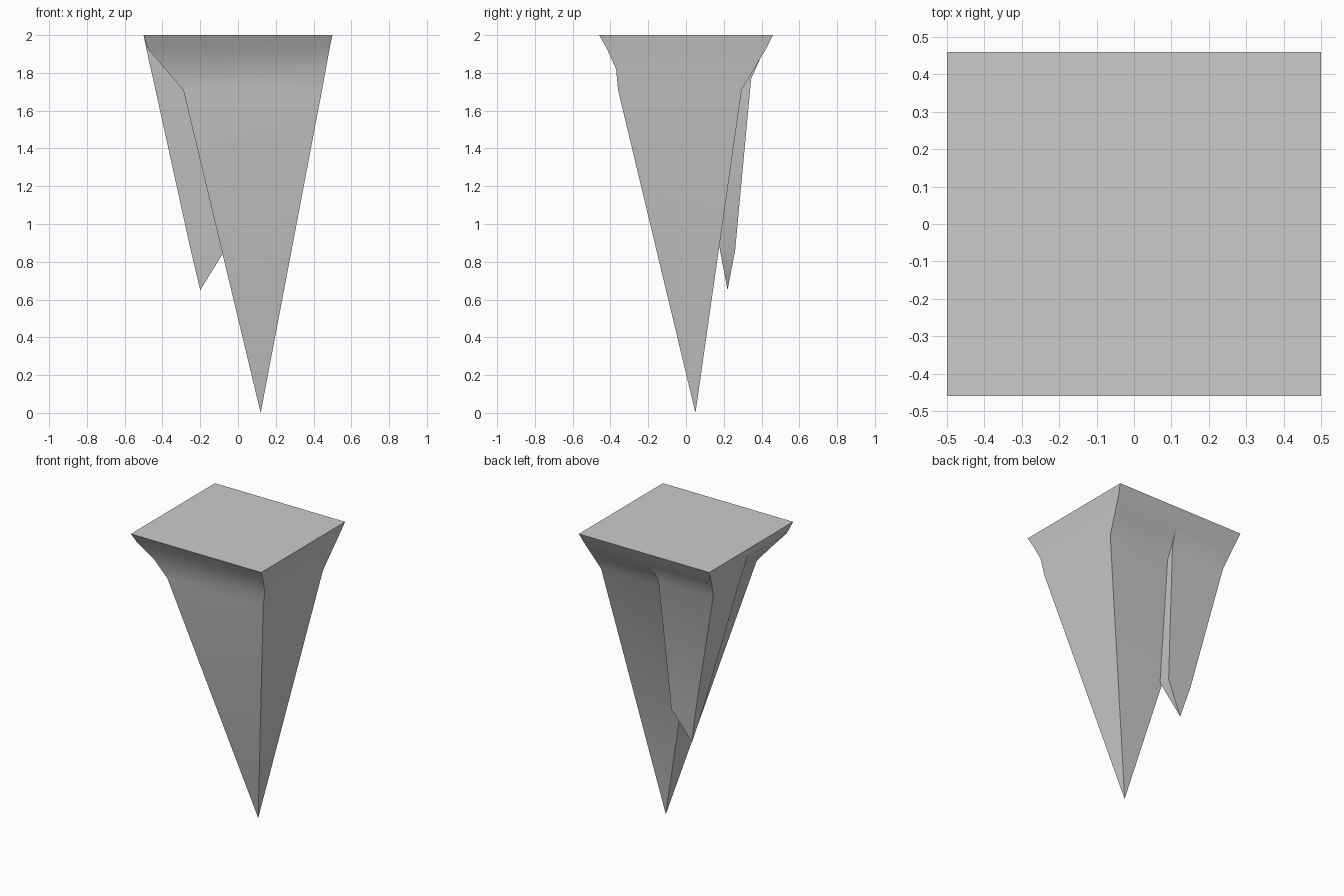
import bpy, bmesh

if "Cube" in bpy.data.objects:
    bpy.data.objects.remove(bpy.data.objects["Cube"])


def spike(name, rings, tip, cap):
    """Loft four-sided rings (x0, x1, y0, y1, z) from the top down to a point."""
    bm = bmesh.new()
    loops = [[bm.verts.new(p) for p in ((x0, y0, z), (x1, y0, z), (x1, y1, z), (x0, y1, z))]
             for x0, x1, y0, y1, z in rings]
    if cap:
        bm.faces.new(loops[0])
    for a, b in zip(loops, loops[1:]):
        for i in range(4):
            j = (i + 1) % 4
            bm.faces.new((a[j], a[i], b[i], b[j]))
    end = bm.verts.new(tip)
    for i in range(4):
        bm.faces.new((loops[-1][(i + 1) % 4], loops[-1][i], end))
    mesh = bpy.data.meshes.new(name)
    bm.to_mesh(mesh)
    bm.free()
    ob = bpy.data.objects.new(name, mesh)
    bpy.context.collection.objects.link(ob)
    bpy.context.view_layer.objects.active = ob
    ob.select_set(True)
    bpy.ops.object.shade_smooth_by_angle(angle=0.6)
    ob.select_set(False)
    return ob


# Main spike with a flared base that forms the whole flat top
spike("main_spike", [
    (-0.50, 0.50, -0.46, 0.46, 2.00),
    (-0.48, 0.485, -0.42, 0.425, 1.93),
    (-0.385, 0.465, -0.37, 0.36, 1.82),
    (-0.29, 0.445, -0.36, 0.295, 1.71),
], (0.12, 0.05, 0.0), True)

# Short spike growing from the back left corner, under the same top
spike("small_spike", [
    (-0.50, 0.0, 0.02, 0.46, 2.00),
    (-0.475, -0.015, 0.035, 0.395, 1.88),
    (-0.45, -0.03, 0.055, 0.345, 1.77),
    (-0.25, -0.07, 0.18, 0.26, 0.86),
], (-0.20, 0.22, 0.65), False)
